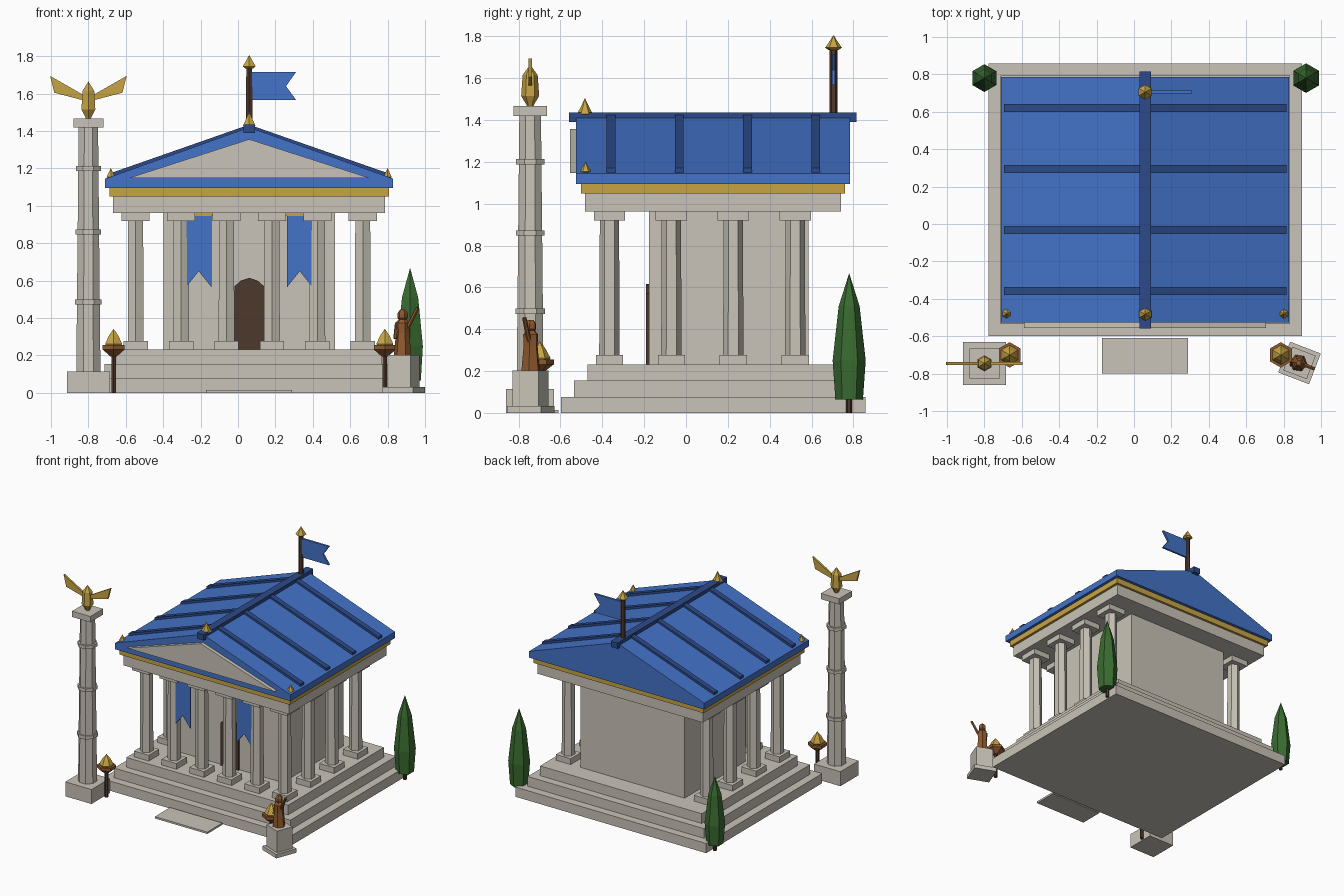
import bpy, bmesh, math
from mathutils import Vector, Matrix

if "Cube" in bpy.data.objects:
    bpy.data.objects.remove(bpy.data.objects["Cube"])


def material(name, hex_code):
    rgb = [int(hex_code[i:i + 2], 16) / 255 for i in (0, 2, 4)]
    col = [c / 12.92 if c < 0.04045 else ((c + 0.055) / 1.055) ** 2.4 for c in rgb] + [1]
    m = bpy.data.materials.new(name)
    m.use_nodes = True
    m.diffuse_color = col
    m.node_tree.nodes["Principled BSDF"].inputs["Base Color"].default_value = col
    return m


STONE = material("stone", "c9c4b8")
BLUE = material("roof blue", "4373c8")
NAVY = material("dark blue", "2c4a88")
GOLD = material("gold", "c8a445")
COPPER = material("copper brown", "8f5a30")
WOOD = material("dark wood", "4c382b")
GREEN = material("leaf green", "3a6b30")
CX, CY = 0.06, 0.13   # temple centre


def finish(name, bm, mat):
    bmesh.ops.recalc_face_normals(bm, faces=bm.faces)
    mesh = bpy.data.meshes.new(name)
    bm.to_mesh(mesh)
    bm.free()
    mesh.materials.append(mat)
    ob = bpy.data.objects.new(name, mesh)
    bpy.context.collection.objects.link(ob)
    return ob


def box(name, mat, x, y, hx, hy, z0, z1, turn=0):
    bm = bmesh.new()
    bmesh.ops.create_cube(bm, size=1)
    bm.transform(Matrix.Translation((x, y, (z0 + z1) / 2)) @ Matrix.Rotation(turn, 4, 'Z')
                 @ Matrix.Diagonal((2 * hx, 2 * hy, z1 - z0, 1)))
    return finish(name, bm, mat)


def lathe(name, mat, x, y, profile, sides=6, turn=0.0):
    """Faceted solid of revolution; first corner points to +y before turning."""
    bm = bmesh.new()
    rings = []
    for r, z in profile:
        if r == 0:
            rings.append([bm.verts.new((x, y, z))])
            continue
        angles = [turn + 2 * math.pi * i / sides for i in range(sides)]
        rings.append([bm.verts.new((x + r * math.sin(a), y + r * math.cos(a), z)) for a in angles])
    for a, b in zip(rings, rings[1:]):
        for i in range(sides):
            j = (i + 1) % sides
            quad = [a[i % len(a)], a[j % len(a)], b[j % len(b)], b[i % len(b)]]
            bm.faces.new(list(dict.fromkeys(quad)))
    for ring in (rings[0], rings[-1]):
        if len(ring) > 2:
            bm.faces.new(ring)
    return finish(name, bm, mat)


def prism(name, mat, outline, y0, y1, x=0.0):
    """Outline in x and z, pushed through from y0 to y1."""
    bm = bmesh.new()
    face = bm.faces.new([bm.verts.new((x + px, y0, pz)) for px, pz in outline])
    out = bmesh.ops.extrude_face_region(bm, geom=[face])
    moved = [v for v in out["geom"] if isinstance(v, bmesh.types.BMVert)]
    bmesh.ops.translate(bm, verts=moved, vec=(0, y1 - y0, 0))
    return finish(name, bm, mat)


def rod(name, mat, a, b, r0, r1, sides=6):
    a, b = Vector(a), Vector(b)
    bm = bmesh.new()
    bmesh.ops.create_cone(bm, cap_ends=True, segments=sides, radius1=r0, radius2=r1, depth=(b - a).length)
    bm.transform(Matrix.Translation((a + b) / 2) @ (b - a).to_track_quat('Z', 'Y').to_matrix().to_4x4())
    return finish(name, bm, mat)


def finial(name, x, y, z, r, h):
    lathe(name, GOLD, x, y, [(r * 0.6, z), (r, z + h * 0.15), (r * 0.45, z + h * 0.6), (0, z + h)])


# Stepped platform and entrance slab
for i in range(3):
    box(f"platform_step_{i + 1}", STONE, CX, CY, 0.838 - 0.064 * i, 0.728 - 0.063 * i, 0.077 * i, 0.077 * (i + 1))
box("entrance_slab", STONE, CX, -0.705, 0.23, 0.095, 0, 0.015)

# Inner hall with door
box("hall", STONE, CX, 0.204, 0.458, 0.381, 0.23, 0.965)
door = [(-0.079, 0.23), (0.079, 0.23), (0.079, 0.57), (0.045, 0.6), (0, 0.615), (-0.045, 0.6), (-0.079, 0.57)]
prism("door", WOOD, door, -0.192, -0.17, CX)

# Colonnade: six across the front, four down each side
spots = [(CX - 0.607 + 0.2428 * i, -0.366) for i in range(6)]
spots += [(CX + s * 0.607, -0.366 + 0.296 * j) for s in (-1, 1) for j in (1, 2, 3)]
for x, y in spots:
    box("column_base", STONE, x, y, 0.065, 0.065, 0.23, 0.277)
    lathe("column_shaft", STONE, x, y, [(0.049, 0.27), (0.046, 0.925)])
    box("column_capital", STONE, x, y, 0.075, 0.075, 0.92, 0.966)

# Banners hung between the front columns
tails = [(-0.068, 0.95), (-0.068, 0.565), (0, 0.65), (0.068, 0.565), (0.068, 0.95)]
for s in (-1, 1):
    prism("banner", BLUE, tails, -0.395, -0.386, CX + s * 0.27)
    box("banner_rod", GOLD, CX + s * 0.27, -0.39, 0.08, 0.01, 0.945, 0.963)

# Entablature, gold band, roof and pediment
box("entablature", STONE, CX, 0.129, 0.727, 0.613, 0.963, 1.053)
box("gold_band", GOLD, CX, 0.129, 0.747, 0.632, 1.05, 1.097)
roof = [(-0.77, 1.095), (0.77, 1.095), (0.77, 1.145), (0, 1.42), (-0.77, 1.145)]
prism("roof", BLUE, roof, -0.527, 0.785, CX)
prism("pediment_panel", STONE, [(-0.647, 1.148), (0.647, 1.148), (0, 1.356)], -0.555, -0.5, CX)
rib = [(-0.755, 1.145), (0, 1.41), (0.755, 1.145), (0.755, 1.17), (0, 1.434), (-0.755, 1.17)]
for i in range(4):
    y = -0.358 + 0.326 * i
    prism("roof_rib", NAVY, rib, y - 0.021, y + 0.021, CX)
box("roof_ridge", NAVY, CX, 0.128, 0.03, 0.687, 1.39, 1.436)
finial("ridge_finial", CX, -0.483, 1.415, 0.038, 0.09)
for s in (-1, 1):
    finial("corner_finial", CX + s * 0.74, -0.48, 1.145, 0.026, 0.058)

# Flag on the rear of the ridge
lathe("flag_pole", WOOD, CX, 0.705, [(0.02, 1.42), (0.018, 1.75)])
finial("flag_pole_finial", CX, 0.705, 1.735, 0.04, 0.072)
flag = [(0.015, 1.567), (0.25, 1.567), (0.197, 1.64), (0.25, 1.715), (0.015, 1.715)]
prism("flag", BLUE, flag, 0.697, 0.713, CX)

# Tall monument column with winged figure
TX, TY = -0.8, -0.745
EIGHTH = math.pi / 8
box("monument_base", STONE, TX, TY, 0.115, 0.115, 0, 0.115)
lathe("monument_shaft", STONE, TX, TY, [(0.07, 0.11), (0.056, 1.43)], 8, EIGHTH)
for z, r in ((0.485, 0.077), (0.86, 0.074), (1.2, 0.073)):
    lathe("monument_ring", STONE, TX, TY, [(r, z - 0.013), (r, z + 0.013)], 8, EIGHTH)
box("monument_capital", STONE, TX, TY, 0.08, 0.08, 1.42, 1.466)
lathe("winged_figure_body", GOLD, TX, TY,
      [(0.012, 1.46), (0.022, 1.48), (0.043, 1.515), (0.036, 1.615), (0, 1.665)])
wing = [(0.03, 1.565), (0.182, 1.605), (0.205, 1.695), (0.03, 1.595)]
for s in (-1, 1):
    prism("wing", GOLD, [(s * px, pz) for px, pz in wing], TY - 0.008, TY + 0.008, TX)

# Braziers beside the steps
for x in (-0.665, 0.785):
    lathe("brazier_post", WOOD, x, -0.7, [(0.014, 0), (0.014, 0.21)])
    lathe("brazier_bowl", COPPER, x, -0.7, [(0.02, 0.195), (0.068, 0.232), (0.068, 0.255)])
    lathe("brazier_flame", GOLD, x, -0.7, [(0.045, 0.25), (0.052, 0.262), (0.03, 0.305), (0, 0.342)])

# Statue on a turned pedestal
SX, SY, TURN = 0.885, -0.743, math.radians(-21)
box("pedestal_foot", STONE, SX, SY, 0.088, 0.088, 0, 0.032, TURN)
box("pedestal", STONE, SX, SY, 0.067, 0.067, 0.03, 0.203, TURN)
lathe("statue_robe", COPPER, SX - 0.005, SY, [(0.047, 0.2), (0.036, 0.32), (0.038, 0.375), (0.015, 0.4)], 6, TURN)
lathe("statue_head", COPPER, SX - 0.005, SY, [(0.014, 0.385), (0.028, 0.4), (0.028, 0.425), (0.014, 0.445)], 6, TURN)
rod("statue_raised_arm", COPPER, (SX + 0.02, SY - 0.008, 0.345), (SX + 0.076, SY - 0.03, 0.455), 0.012, 0.01)
rod("statue_lowered_arm", COPPER, (SX - 0.035, SY + 0.01, 0.375), (SX - 0.045, SY - 0.01, 0.29), 0.011, 0.01)

# Cypress trees at the back corners
leaves = [(0.066, 0.065), (0.079, 0.25), (0.05, 0.51), (0, 0.668)]
for x, k in ((-0.8, 0.88), (0.92, 1.0)):
    lathe("tree_trunk", WOOD, x, 0.78, [(0.014, 0), (0.014, 0.1)])
    lathe("tree_leaves", GREEN, x, 0.78, [(r * (1 + k) / 2, z * k) for r, z in leaves])
